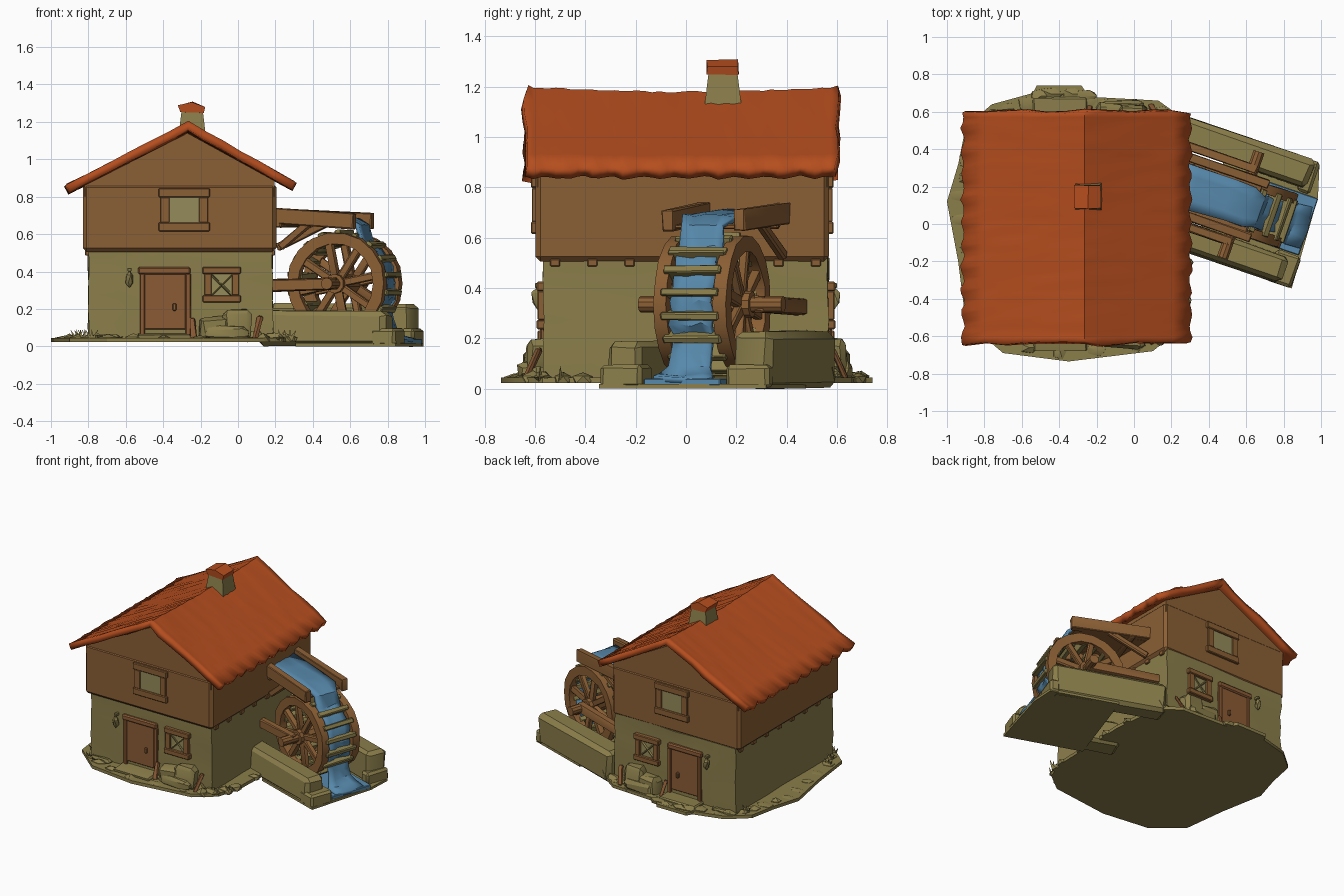
import bpy, bmesh, math, random
from mathutils import Vector, Matrix

if "Cube" in bpy.data.objects:
    bpy.data.objects.remove(bpy.data.objects["Cube"])

random.seed(4)

def mat(name, c):
    m = bpy.data.materials.new(name)
    m.diffuse_color = (*c, 1)
    m.use_nodes = True
    m.node_tree.nodes["Principled BSDF"].inputs["Base Color"].default_value = m.diffuse_color
    return m

STONE = mat("olive_stone", (0.26, 0.21, 0.07))
WOOD = mat("brown_wood", (0.26, 0.115, 0.035))
DOOR = mat("reddish_wood", (0.26, 0.105, 0.036))
ROOF = mat("orange_red_tile", (0.46, 0.075, 0.013))
WATER = mat("blue_water", (0.095, 0.25, 0.41))
PANE = mat("pale_olive_pane", (0.30, 0.26, 0.10))

I4 = Matrix.Identity(4)
# mill frame: u points along the channel, v along the wheel axle
MILL = Matrix.Translation((0.55, 0.11, 0)) @ Matrix.Rotation(math.radians(-19), 4, 'Z')

def finish(bm, name, m, frame=I4, jit=0.0):
    for v in bm.verts:
        v.co += Vector([random.uniform(-jit, jit) for _ in range(3)])
    bmesh.ops.recalc_face_normals(bm, faces=bm.faces)
    me = bpy.data.meshes.new(name)
    bm.to_mesh(me)
    bm.free()
    me.materials.append(m)
    ob = bpy.data.objects.new(name, me)
    ob.matrix_world = frame
    bpy.context.collection.objects.link(ob)
    return ob

def box(name, m, x, y, z, frame=I4, bev=0.008, cuts=0, jit=0.0):
    """Box from (min, max) ranges, optionally bevelled, subdivided and roughened."""
    bm = bmesh.new()
    bmesh.ops.create_cube(bm, size=1)
    for v in bm.verts:
        v.co = Vector([(r[0] + r[1]) / 2 + c * (r[1] - r[0]) for r, c in zip((x, y, z), v.co)])
    if cuts:
        bmesh.ops.subdivide_edges(bm, edges=bm.edges[:], cuts=cuts, use_grid_fill=True)
    elif bev:
        bmesh.ops.bevel(bm, geom=bm.edges[:], offset=bev, segments=1, affect='EDGES')
    return finish(bm, name, m, frame, jit)

def beam(name, m, a, b, w, h, frame=I4):
    """Square timber from point a to point b."""
    a, b = Vector(a), Vector(b)
    rot = (b - a).to_track_quat('Y', 'Z').to_matrix().to_4x4()
    return box(name, m, (-w/2, w/2), (0, (b - a).length), (-h/2, h/2),
               frame @ Matrix.Translation(a) @ rot, 0.006, 0, 0.003)

def prism(name, m, pts, axis, lo, hi, frame=I4, jit=0.0):
    """Extrude a 2D profile along y or z."""
    put = (lambda p, t: (p[0], t, p[1])) if axis == 'y' else (lambda p, t: (p[0], p[1], t))
    bm = bmesh.new()
    f = bm.faces.new([bm.verts.new(put(p, lo)) for p in pts])
    ext = bmesh.ops.extrude_face_region(bm, geom=[f])
    for v in ext['geom']:
        if isinstance(v, bmesh.types.BMVert):
            v.co = put((v.co.x, v.co.z if axis == 'y' else v.co.y), hi)
    return finish(bm, name, m, frame, jit)

def rock(name, loc, size):
    bm = bmesh.new()
    bmesh.ops.create_icosphere(bm, subdivisions=1, radius=1)
    for v in bm.verts:
        k = random.uniform(0.85, 1.15)
        v.co = Vector([l + c * s * k for l, c, s in zip(loc, v.co, size)])
        v.co.z = max(v.co.z, 0.022)
    return finish(bm, name, STONE)

# ground slab and house body
slab = [(-1, .12), (-.94, .32), (-.9, .52), (-.76, .64), (-.54, .7), (-.52, .74), (-.28, .74), (-.24, .68),
        (.13, .66), (.27, .56), (.31, .2), (.29, -.4), (.24, -.57), (.1, -.68), (-.35, -.735), (-.7, -.69),
        (-.9, -.52), (-.94, -.2)]
prism("ground_slab", STONE, slab, 'z', 0.022, 0.045)
box("stone_walls", STONE, (-.80, .185), (-.565, .565), (.03, .52), cuts=5, jit=0.005)
box("timber_storey", WOOD, (-.83, .205), (-.598, .568), (.505, .87), bev=0.02)
prism("gable", WOOD, [(-.82, .8), (.195, .8), (.195, .885), (-.27, 1.14), (-.82, .86)], 'y', -.592, .562)
for i in range(8):
    y = -.52 + i * .148
    for s, x in (("left", -.806), ("right", .186)):
        box("joist_end_" + s, WOOD, (x - .012, x + .012), (y - .02, y + .02), (.485, .515), bev=.004)

# roof: rough tiled sheet with ragged eaves
bm = bmesh.new()
NX, NY = 12, 42
grid = []
for j in range(NY + 1):
    row = []
    for i in range(NX + 1):
        t = i / (NX / 2) - 1
        x = -.265 + (t * .652 if t < 0 else t * .568)
        y = -.635 + 1.235 * j / NY
        z = 1.197 - (.337 if t < 0 else .32) * abs(t) + random.uniform(-.003, .004)
        z -= .018 * (1 - abs(t)) * math.sin(math.pi * j / NY)
        if i in (0, NX):
            k = .009 * math.sin(j * 1.5) + random.uniform(-.005, .005)
            x += math.copysign(1, t) * k
            z -= k * .6
        if j in (0, NY):
            y += random.uniform(-.012, .01)
            z += .006
        row.append(bm.verts.new((x, y, z)))
    grid.append(row)
for j in range(NY):
    for i in range(NX):
        bm.faces.new((grid[j][i], grid[j][i+1], grid[j+1][i+1], grid[j+1][i]))
roof = finish(bm, "roof", ROOF)
if roof.data.polygons[0].normal.z < 0:
    roof.data.flip_normals()
so = roof.modifiers.new("thickness", 'SOLIDIFY')
so.thickness, so.offset = .045, -1

# chimney with tile cap
bm = bmesh.new()
bmesh.ops.create_cone(bm, cap_ends=True, segments=4, radius1=.122, radius2=.08, depth=.24,
                      matrix=Matrix.Translation((-.245, .147, 1.14)) @ Matrix.Rotation(math.pi/4, 4, 'Z'))
finish(bm, "chimney", STONE)
prism("chimney_cap", ROOF, [(-.305, 1.25), (-.185, 1.25), (-.178, 1.28), (-.245, 1.308), (-.32, 1.285)],
      'y', .085, .208, jit=.005)

# gable ends: the same door, windows and lantern at front and back
def window(tag, s, y, x0, x1, z0, z1, w, d):
    def yr(a, b): return tuple(sorted((s * (y + a), s * (y + b))))
    box(tag + "_pane", PANE, (x0 + w - .01, x1 - w + .01), yr(-.01, .004), (z0 + w - .01, z1 - w + .01), bev=0)
    box(tag + "_head", WOOD, (x0 - .01, x1 + .01), yr(-.02, d + .004), (z1 - w, z1), bev=.005)
    box(tag + "_sill", WOOD, (x0 - .01, x1 + .01), yr(-.02, d + .004), (z0, z0 + w), bev=.005)
    for x in (x0, x1 - w):
        box(tag + "_jamb", WOOD, (x, x + w), yr(-.02, d), (z0 + w, z1 - w), bev=.003)

for s, end, wy in ((-1, "front", .60), (1, "back", .57)):
    def yr(a, b): return tuple(sorted((s * a, s * b)))
    window(end + "_upper_window", s, wy, -.415, -.16, .615, .845, .048, .012)
    window(end + "_lower_window", s, .567, -.18, .005, .235, .425, .038, .022)
    for a, b in (((-.15, .27), (-.03, .39)), ((-.15, .39), (-.03, .27))):
        beam(end + "_window_bar", STONE, (a[0], s*.573, a[1]), (b[0], s*.573, b[1]), .014, .012)
    box(end + "_door", DOOR, (-.51, -.28), yr(.55, .574), (.09, .40), bev=.004)
    box(end + "_door_lintel", DOOR, (-.535, -.255), yr(.55, .585), (.385, .425))
    for x in (-.525, -.28):
        box(end + "_door_post", DOOR, (x, x + .028), yr(.55, .58), (.06, .39), bev=.005)
    box(end + "_door_handle", WOOD, (-.35, -.33), yr(.57, .59), (.19, .23), bev=.005)
    box(end + "_doorstep", STONE, (-.54, -.25), yr(.54, .68), (.03, .065), jit=.004)
    rock(end + "_lantern", (-.58, s * .59, .36), (.022, .026, .045))
    box(end + "_lantern_hook", STONE, (-.59, -.57), yr(.55, .60), (.40, .42), bev=.003)
    # rubble blocks and leaning planks at the foot of the wall
    for x0, x1, d, h in ((-.20, -.05, .645, .16), (-.08, .07, .635, .195), (-.17, .05, .665, .11),
                         (.06, .13, .62, .085), (.14, .24, .60, .07), (-.78, -.62, .61, .06)):
        box(end + "_rubble", STONE, (x0, x1), yr(.54, d), (.03, h), bev=.022, jit=.009)
    beam(end + "_loose_plank", DOOR, (-.235, s*.63, .04), (-.245, s*.58, .15), .03, .015)
    beam(end + "_leaning_plank", DOOR, (.09, s*.635, .04), (.12, s*.58, .16), .028, .02)

# loose stones and grass tufts around the edge
for i in range(len(slab)):
    a, b = Vector(slab[i]), Vector(slab[(i + 1) % len(slab)])
    for t in (.2, .7):
        p = a.lerp(b, t) * .94
        rock("edge_stone", (p.x, p.y, .035), (random.uniform(.04, .07), random.uniform(.03, .05), random.uniform(.02, .035)))
for x, y in ((-.88, -.42), (-.84, -.5), (-.8, -.6), (.2, -.58), (.26, -.5), (-.86, .5), (.22, .58)):
    for k in range(3):
        bm = bmesh.new()
        bmesh.ops.create_cone(bm, segments=3, radius1=.012, radius2=.001, depth=.06,
                              matrix=Matrix.Translation((x + k * .018, y, .06)) @ Matrix.Rotation((k - 1) * .5, 4, 'Y'))
        finish(bm, "grass_tuft", STONE)

# stone channel, open underneath beside the house
prism("channel_floor", STONE, [(-.14, -.335), (.425, -.335), (.40, .17), (.35, .34), (-.14, .34)], 'z', 0, .018, MILL)
box("channel_back_wall", STONE, (-.48, .325), (.195, .35), (.003, .225), MILL, bev=.025, jit=.008)
box("channel_back_toe", STONE, (.28, .352), (.17, .35), (.002, .095), MILL, bev=.015, jit=.002)
box("channel_front_wall", STONE, (-.36, .36), (-.33, -.18), (.003, .19), MILL, bev=.025, jit=.008)
box("channel_front_toe", STONE, (.28, .42), (-.335, -.16), (.002, .095), MILL, bev=.015, jit=.002)
box("channel_pool", WATER, (-.1, .403), (-.155, .165), (.012, .04), MILL, bev=.004)

# water wheel
CZ, CU, R, HV = .335, .022, .275, .125
HUB = MILL @ Matrix.Translation((CU, 0, CZ))
def polar(r, a): return (r * math.cos(a), r * math.sin(a))
for side, v in (("front", -HV), ("back", HV)):
    bm = bmesh.new()
    n = 18
    rings = [[bm.verts.new((polar(r, k * math.tau / n)[0], v + d, polar(r, k * math.tau / n)[1])) for k in range(n)]
             for r, d in ((R - .062, -.027), (R, -.027), (R, .027), (R - .062, .027))]
    for q in range(4):
        for k in range(n):
            A, B, l = rings[q], rings[(q + 1) % 4], (k + 1) % n
            bm.faces.new((A[k], A[l], B[l], B[k]))
    finish(bm, side + "_wheel_rim", WOOD, HUB, .003)
    for k in range(8):
        x, z = polar(R - .05, k * math.tau / 8 + .2)
        beam(side + "_spoke", WOOD, (0, v, 0), (x, v, z), .036, .042, HUB)
for name, r, L in (("wheel_hub", .052, .34), ("axle", .032, .6)):
    bm = bmesh.new()
    bmesh.ops.create_cone(bm, cap_ends=True, segments=10, radius1=r, radius2=r, depth=L,
                          matrix=Matrix.Rotation(math.pi/2, 4, 'X'))
    finish(bm, name, WOOD, HUB)
for k in range(18):
    box("paddle", STONE, (R - .07, R + .012), (-.12, .12), (-.016, .016),
        HUB @ Matrix.Rotation((k + .5) * math.tau / 18, 4, 'Y'), bev=.005, jit=.003)

# axle supports, flume and its braces
for s, u0 in ((-1, -.33), (1, -.48)):
    beam("axle_support", WOOD, (u0, s * .205, CZ - .01), (.045, s * .205, CZ), .045, .065, MILL)
    beam("flume_side", WOOD, (-.34 - .06 * (s + 1), s * .15, .70), (.13, s * .15, .668), .05, .085, MILL)
    beam("flume_brace", WOOD, (-.29 - .06 * (s + 1), s * .15, .53), (-.13, s * .15, .66), .035, .04, MILL)
beam("flume_bed", WOOD, (-.44, 0, .665), (.1, 0, .642), .28, .02, MILL)
beam("flume_crossbar", WOOD, (-.3, -.17, .655), (-.3, .17, .655), .04, .04, MILL)

# running water: ribbon along the flume, over the wheel and into the pool
path = [(-.45, .705), (-.25, .695), (-.05, .685), (.06, .675), (.12, .645)]
for a in range(62, -31, -10):
    x, z = polar(R - .022 + random.uniform(-.012, .008), math.radians(a))
    path.append((x + CU, z + CZ))
path += [(.265, .14), (.275, .08), (.32, .045), (.40, .035)]
bm = bmesh.new()
rows = [[bm.verts.new((u, (-.115 + .23 * k / 4) * (1 if u < .1 or z < .06 else .76), z)) for k in range(5)]
        for u, z in path]
for A, B in zip(rows, rows[1:]):
    for k in range(4):
        bm.faces.new((A[k], A[k+1], B[k+1], B[k]))
stream = finish(bm, "falling_water", WATER, MILL, .009)
so = stream.modifiers.new("thickness", 'SOLIDIFY')
so.thickness, so.offset = .022, 0

# smooth shading with sharp edges kept
bpy.ops.object.select_all(action='SELECT')
bpy.context.view_layer.objects.active = roof
bpy.ops.object.shade_smooth_by_angle(angle=math.radians(32))
